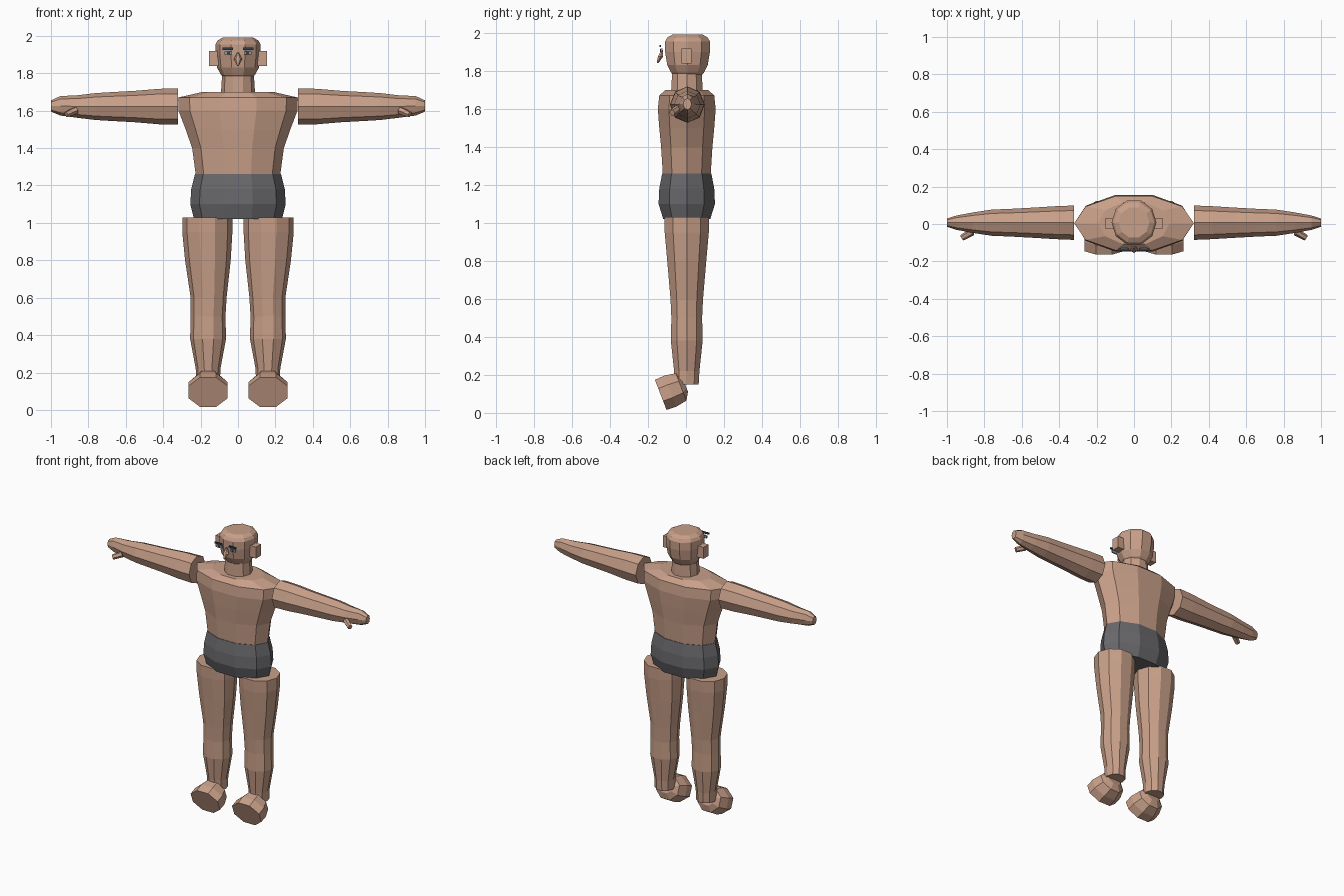
import bpy, bmesh, math
from mathutils import Vector

cube = bpy.data.objects.get("Cube")
if cube:
    bpy.data.objects.remove(cube)


def material(name, r, g, b):
    m = bpy.data.materials.new(name)
    m.use_nodes = True
    m.diffuse_color = (r, g, b, 1)
    m.node_tree.nodes["Principled BSDF"].inputs["Base Color"].default_value = (r, g, b, 1)
    return m


SKIN = material("skin", 0.58, 0.35, 0.25)
SHORTS = material("charcoal shorts", 0.14, 0.14, 0.15)
DARK = material("dark slate", 0.03, 0.05, 0.07)
EYE = material("grey blue", 0.25, 0.33, 0.4)
X, Y, Z = Vector((1, 0, 0)), Vector((0, 1, 0)), Vector((0, 0, 1))


def finish(name, bm, mat):
    bmesh.ops.recalc_face_normals(bm, faces=bm.faces)
    mesh = bpy.data.meshes.new(name)
    bm.to_mesh(mesh)
    bm.free()
    mesh.materials.append(mat)
    obj = bpy.data.objects.new(name, mesh)
    bpy.context.collection.objects.link(obj)
    return obj


def loft(name, rings, u, v, mat, sides=10, turn=0.0):
    """Closed faceted body through rings of (centre, radius along u, radius along v)."""
    bm = bmesh.new()
    loops = []
    for centre, ru, rv in rings:
        angles = [turn + math.tau * i / sides for i in range(sides)]
        loops.append([bm.verts.new(Vector(centre) + u * ru * math.cos(a) + v * rv * math.sin(a))
                      for a in angles])
    for low, high in zip(loops, loops[1:]):
        for i in range(sides):
            j = (i + 1) % sides
            bm.faces.new((low[i], low[j], high[j], high[i]))
    bm.faces.new(loops[0])
    bm.faces.new(loops[-1])
    return finish(name, bm, mat)


def box(name, centre, size, mat):
    bm = bmesh.new()
    bmesh.ops.create_cube(bm, size=1)
    for vert in bm.verts:
        vert.co = Vector(centre) + Vector(a * b for a, b in zip(vert.co, size))
    return finish(name, bm, mat)


# Torso and shorts
chest = [(1.25, .225, .132), (1.40, .245, .142), (1.50, .28, .152), (1.60, .318, .16),
         (1.67, .32, .152), (1.70, .19, .118)]
loft("torso", [((0, .004, z), rx, ry) for z, rx, ry in chest], X, Y, SKIN)
hips = [(1.02, .235, .13), (1.10, .255, .156), (1.18, .25, .152), (1.26, .23, .136)]
loft("shorts", [((0, .004, z), rx, ry) for z, rx, ry in hips], X, Y, SHORTS)

# Neck and head
loft("neck", [((0, .005, 1.68), .092, .088), ((0, .005, 1.79), .085, .082)], X, Y, SKIN)
skull = [(1.77, .07, .07), (1.79, .09, .09), (1.83, .112, .112), (1.90, .12, .124),
         (1.955, .12, .124), (1.975, .11, .112), (1.99, .082, .085)]
loft("head", [((0, .008, z), rx, ry) for z, rx, ry in skull], X, Y, SKIN)

# Wedge nose
loft("nose", [((0, -.125, 1.91), .004, .005), ((0, -.134, 1.875), .022, .016),
              ((0, -.15, 1.84), .004, .005)], X, Y, SKIN, 6)

for side, s in (("left", 1), ("right", -1)):
    # Ears, eyes and brows
    box(side + "_ear", (s * .13, .003, 1.878), (.052, .054, .08), SKIN)
    box(side + "_brow", (s * .054, -.136, 1.931), (.056, .009, .011), DARK)
    box(side + "_eye", (s * .052, -.129, 1.908), (.042, .009, .018), EYE)
    box(side + "_pupil", (s * .052, -.134, 1.908), (.016, .005, .016), DARK)

    # Arm tapering into a mitten hand
    arm = [(.32, 1.622, .092, .096), (.42, 1.622, .088, .095), (.55, 1.622, .08, .084),
           (.66, 1.622, .074, .078), (.76, 1.622, .07, .072), (.86, 1.622, .055, .06),
           (.95, 1.626, .038, .052), (1.0, 1.625, .022, .03)]
    loft(side + "_arm", [((s * x, .007, z), ry, rz) for x, z, ry, rz in arm], Y, Z, SKIN, 8)

    # Thumb
    axis = Vector((s * .06, -.035, -.025)).normalized()
    across = axis.cross(Z).normalized()
    start = Vector((s * .865, -.042, 1.602))
    loft(side + "_thumb", [(start, .02, .02), (start + axis * .065, .017, .017)],
         across, axis.cross(across), SKIN, 6)

    # Leg with knee and calf
    leg = [(.15, .16, .064, .066), (.22, .16, .066, .07), (.38, .16, .096, .088),
           (.50, .16, .093, .085), (.60, .157, .096, .09), (.80, .161, .122, .108),
           (.95, .164, .134, .122), (1.03, .164, .134, .124)]
    loft(side + "_leg", [((s * x, .004, z), rx, ry) for z, x, rx, ry in leg], X, Y, SKIN)

    # Stubby foot, tipped toes down
    back = Vector((0, .93, .36))
    up = Vector((0, -.36, .93))
    toe = Vector((s * .16, -.133, .095))
    foot = [(0, .113, .092), (.055, .113, .095), (.115, .09, .084), (.14, .05, .04)]
    loft(side + "_foot", [(toe + back * d, rx, rz) for d, rx, rz in foot],
         X, up, SKIN, 8, math.pi / 8)
